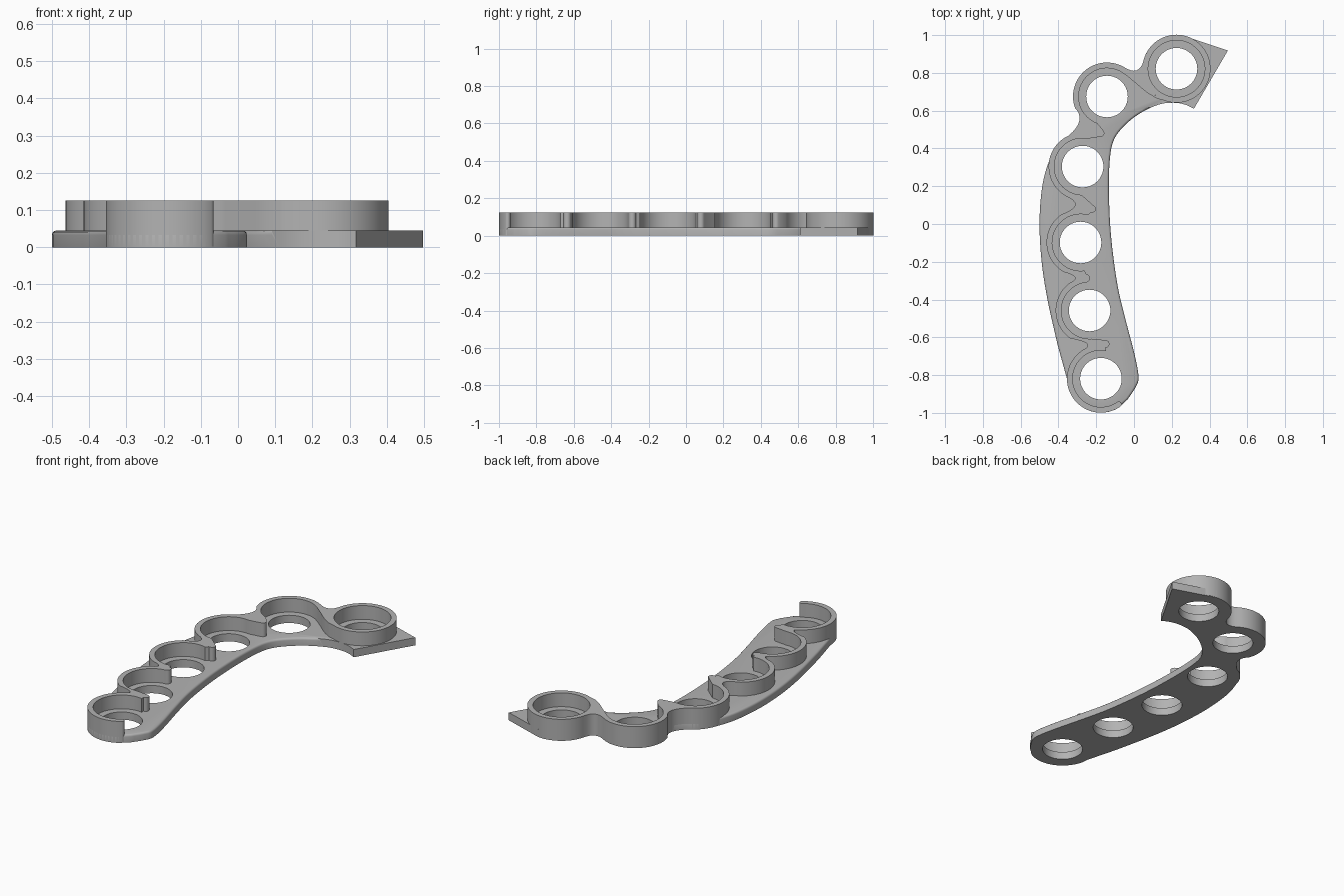
import bpy
import bmesh
from math import cos, sin, radians
from mathutils import Vector

if "Cube" in bpy.data.objects:
    bpy.data.objects.remove(bpy.data.objects["Cube"])

PLATE_H, WALL_H = 0.045, 0.125
HOLE_R, INNER_R, OUTER_R = 0.11, 0.15, 0.18

# Cup centres, from the far end ring to the near end cup
CUPS = [Vector(c) for c in ((0.225, 0.822), (-0.143, 0.675), (-0.272, 0.304),
                            (-0.283, -0.098), (-0.235, -0.458), (-0.175, -0.819))]

grey = bpy.data.materials.new("plain grey")
grey.use_nodes = True
grey.diffuse_color = (0.45, 0.45, 0.45, 1)
grey.node_tree.nodes["Principled BSDF"].inputs["Base Color"].default_value = grey.diffuse_color


def arc(centre, r, a, b, step=6):
    n = max(2, round(abs(b - a) / step))
    angles = [radians(a + (b - a) * i / n) for i in range(n + 1)]
    return [Vector(centre) + r * Vector((cos(t), sin(t))) for t in angles]


def bend(p, c, q, n=8):
    """Fillet curve from p to q, pulled towards c."""
    c = Vector(c)
    return [p * (1 - t) ** 2 + c * 2 * t * (1 - t) + q * t * t
            for t in (i / n for i in range(1, n))]


def spline(points, n=5):
    """Smooth curve through the points."""
    p = [Vector(v) for v in points]
    p = [2 * p[0] - p[1]] + p + [2 * p[-1] - p[-2]]
    out = []
    for a, b, c, d in zip(p, p[1:], p[2:], p[3:]):
        for t in (i / n for i in range(n)):
            out.append(0.5 * (2 * b + (c - a) * t + (2 * a - 5 * b + 4 * c - d) * t * t
                              + (3 * b - a - 3 * c + d) * t ** 3))
    return out + [p[-2]]


def prism(bm, outline, z0, z1):
    face = bm.faces.new([bm.verts.new((v.x, v.y, z0)) for v in outline])
    top = bmesh.ops.extrude_face_region(bm, geom=[face])["geom"]
    bmesh.ops.translate(bm, vec=(0, 0, z1 - z0),
                        verts=[g for g in top if isinstance(g, bmesh.types.BMVert)])


def finish(bm, name):
    bmesh.ops.remove_doubles(bm, verts=bm.verts, dist=0.0005)
    bmesh.ops.recalc_face_normals(bm, faces=bm.faces)
    mesh = bpy.data.meshes.new(name)
    bm.to_mesh(mesh)
    bm.free()
    ob = bpy.data.objects.new(name, mesh)
    bpy.context.collection.objects.link(ob)
    mesh.materials.append(grey)
    return ob


def activate(ob):
    bpy.ops.object.select_all(action="DESELECT")
    ob.select_set(True)
    bpy.context.view_layer.objects.active = ob


# Base plate: inner sweep, near end, long outer sweep, then round two cups
inner_edge = spline([(0.317, 0.61), (0.27, 0.632), (0.21, 0.642), (0.13, 0.632),
                     (0.03, 0.585), (-0.055, 0.516), (-0.11, 0.437), (-0.13, 0.315),
                     (-0.132, 0.13), (-0.12, -0.08), (-0.088, -0.32), (-0.045, -0.505),
                     (0.003, -0.69), (0.024, -0.81), (0.008, -0.865), (-0.035, -0.93)])
near_end = arc(CUPS[5], OUTER_R, 300, 180)
outer_edge = spline([(-0.405, -0.638), (-0.458, -0.4), (-0.49, -0.19), (-0.5, 0.02),
                     (-0.484, 0.21), (-0.447, 0.34), (-0.405, 0.415)])
cup3 = arc(CUPS[2], OUTER_R, 130, 114)
cup2 = arc(CUPS[1], OUTER_R, 200, 62)
ring1 = arc(CUPS[0], OUTER_R, 165, 82)
neck = bend(cup3[-1], (-0.25, 0.55), cup2[0])
saddle = bend(cup2[-1], (0.03, 0.775), ring1[0])
bm = bmesh.new()
prism(bm, inner_edge + near_end + outer_edge + cup3 + neck + cup2 + saddle
      + ring1 + [Vector((0.497, 0.918))], 0, PLATE_H)
rim = [e for e in bm.edges
       if all(v.co.z > 0.04 and v.co.y < 0.62 and v.co.x < 0.12 for v in e.verts)
       and len(e.link_faces) == 2]
bmesh.ops.bevel(bm, geom=rim, offset=0.012, segments=3, profile=0.5, affect="EDGES")
plate = finish(bm, "base_plate")

# Round holes through the plate
bm = bmesh.new()
for c in CUPS:
    prism(bm, arc(c, HOLE_R, 0, 354), -0.1, 0.1)
cutter = finish(bm, "hole_cutter")
cutter.hide_render = True
cut = plate.modifiers.new("holes", "BOOLEAN")
cut.object, cut.operation, cut.solver = cutter, "DIFFERENCE", "EXACT"
activate(plate)
bpy.ops.object.modifier_apply(modifier=cut.name)
bpy.data.objects.remove(cutter)

# Scalloped wall, inner side: open cups separated by round-tipped tongues
inside = [(5, 305, 80), (4, 275, 95), (3, 278, 75), (2, 268, 80), (1, 250, 52)]
tips = [((-0.15, -0.635), -90, 90), ((-0.252, -0.287), -90, 90),
        ((-0.222, 0.08), -110, 70), ((-0.177, 0.482), -90, 45)]
end = CUPS[5] + 0.165 * Vector((cos(radians(305)), sin(radians(305))))
wall = arc(end, 0.015, 305, 485, 20)
for i, (k, a, b) in enumerate(inside):
    wall += arc(CUPS[k], INNER_R, a, b)
    if i < len(tips):
        c, a, b = tips[i]
        wall += arc(c, 0.02, a, b, 20)

# Web joining the wall to the closed ring
wall += spline([(-0.045, 0.79), (0.01, 0.745), (0.066, 0.698), (0.12, 0.665)])
wall += arc(CUPS[0], OUTER_R, 250, 165)

# Scalloped wall, outer side: cups joined by fillets
wall += saddle[::-1]
outside = [(1, 62, 200), (2, 114, 240), (3, 125, 240), (4, 125, 235), (5, 120, 305)]
pulls = [(-0.25, 0.55), (-0.25, 0.1), (-0.27, -0.28), (-0.2, -0.63)]
arcs = [arc(CUPS[k], OUTER_R, a, b) for k, a, b in outside]
for i, path in enumerate(arcs):
    wall += path
    if i < len(pulls):
        wall += bend(path[-1], pulls[i], arcs[i + 1][0])
bm = bmesh.new()
prism(bm, wall, 0.002, WALL_H)
scalloped_wall = finish(bm, "scalloped_wall")

# Closed ring at the far end
bm = bmesh.new()
loops = []
for r, z in ((OUTER_R, 0.002), (OUTER_R, WALL_H), (INNER_R, WALL_H), (INNER_R, 0.002)):
    loops.append([bm.verts.new((v.x, v.y, z)) for v in arc(CUPS[0], r, 0, 355, 5)])
for p, q in zip(loops, loops[1:] + loops[:1]):
    for i in range(len(p)):
        bm.faces.new((p[i - 1], p[i], q[i], q[i - 1]))
ring = finish(bm, "end_ring")

for ob in (plate, scalloped_wall, ring):
    activate(ob)
    bpy.ops.object.shade_smooth_by_angle(angle=radians(35))
